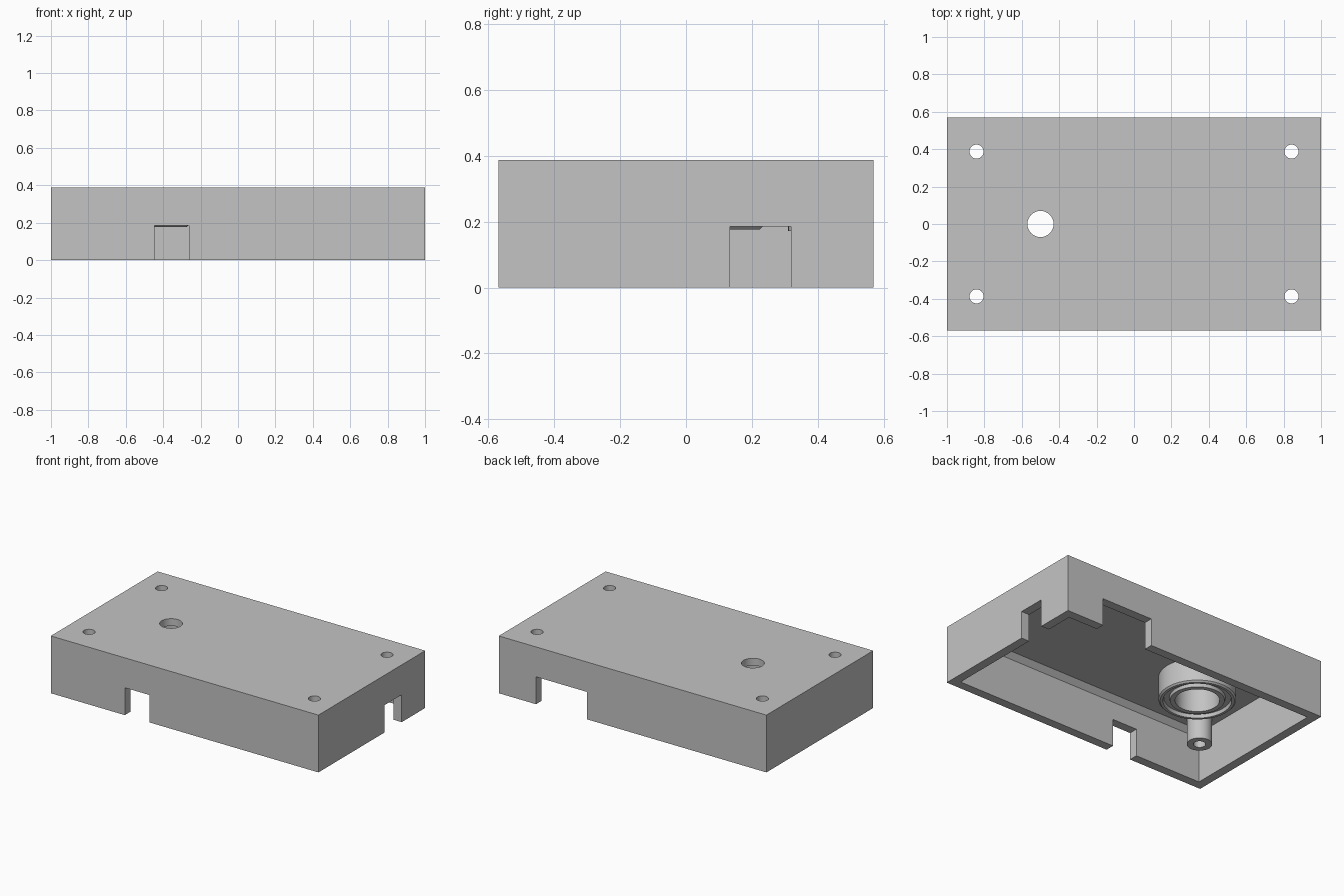
import bpy, bmesh, math

if "Cube" in bpy.data.objects:
    bpy.data.objects.remove(bpy.data.objects["Cube"])

W, D, H = 1.0, 0.57, 0.387      # half width, half depth, height
WALL, CEIL, CHAMFER = 0.06, 0.338, 0.033
NOTCH = 0.185                   # height of the cable openings

grey = bpy.data.materials.new("light_grey")
grey.diffuse_color = (0.55, 0.55, 0.55, 1)
grey.use_nodes = True
grey.node_tree.nodes["Principled BSDF"].inputs["Base Color"].default_value = grey.diffuse_color


def finish(name, bm):
    bmesh.ops.recalc_face_normals(bm, faces=bm.faces)
    me = bpy.data.meshes.new(name)
    bm.to_mesh(me)
    bm.free()
    ob = bpy.data.objects.new(name, me)
    bpy.context.collection.objects.link(ob)
    me.materials.append(grey)
    return ob


def box(name, x0, x1, y0, y1, z0, z1):
    bm = bmesh.new()
    bmesh.ops.create_cube(bm, size=1)
    for v in bm.verts:
        v.co = (x1 if v.co.x > 0 else x0, y1 if v.co.y > 0 else y0, z1 if v.co.z > 0 else z0)
    return finish(name, bm)


def cylinder(name, x, y, r, z0, z1, sides=48):
    bm = bmesh.new()
    bmesh.ops.create_cone(bm, cap_ends=True, segments=sides, radius1=r, radius2=r, depth=z1 - z0)
    bmesh.ops.translate(bm, verts=bm.verts, vec=(x, y, (z0 + z1) / 2))
    return finish(name, bm)


def lathe(name, x, y, profile, sides=64):
    """Revolve a closed (radius, z) profile about a vertical axis."""
    bm = bmesh.new()
    rings = []
    for i in range(sides):
        a = 2 * math.pi * i / sides
        rings.append([bm.verts.new((x + r * math.cos(a), y + r * math.sin(a), z)) for r, z in profile])
    n = len(profile)
    for i in range(sides):
        p, q = rings[i], rings[(i + 1) % sides]
        for j in range(n):
            k = (j + 1) % n
            bm.faces.new((p[j], q[j], q[k], p[k]))
    return finish(name, bm)


def smooth(ob):
    bpy.ops.object.select_all(action='DESELECT')
    ob.select_set(True)
    bpy.context.view_layer.objects.active = ob
    bpy.ops.object.shade_smooth_by_angle(angle=math.radians(30))


# case shell
case = box("case_shell", -W, W, -D, D, 0, H)

# cavity with sloped edges along the long sides
yi = D - WALL
outline = [(-yi, -0.1), (yi, -0.1), (yi, CEIL - CHAMFER), (yi - CHAMFER, CEIL),
           (CHAMFER - yi, CEIL), (-yi, CEIL - CHAMFER)]
bm = bmesh.new()
face = bm.faces.new([bm.verts.new((WALL - W, y, z)) for y, z in outline])
ext = bmesh.ops.extrude_face_region(bm, geom=[face])
bmesh.ops.translate(bm, vec=(2 * (W - WALL), 0, 0),
                    verts=[g for g in ext["geom"] if isinstance(g, bmesh.types.BMVert)])
cutters = [finish("cavity_cutter", bm)]

# cable openings: front, back and right walls
cutters += [
    box("front_opening_cutter", -0.447, -0.262, -D - 0.1, -D + 0.1, -0.1, NOTCH),
    box("back_opening_cutter", 0.342, 0.722, D - 0.1, D + 0.1, -0.1, NOTCH),
    box("right_opening_cutter", W - 0.1, W + 0.1, 0.134, 0.319, -0.1, NOTCH),
]

# shaft hole and screw holes in the top
corners = [(sx * 0.842, sy * 0.387) for sx in (-1, 1) for sy in (-1, 1)]
cutters.append(cylinder("shaft_hole_cutter", -0.5, 0, 0.07, 0.3, 0.5))
for x, y in corners:
    cutters.append(cylinder("screw_hole_cutter", x, y, 0.0375, 0.3, 0.5, 32))

for c in cutters:
    mod = case.modifiers.new(c.name, 'BOOLEAN')
    mod.operation, mod.solver, mod.object = 'DIFFERENCE', 'EXACT', c
bpy.context.view_layer.objects.active = case
for c in cutters:
    bpy.ops.object.modifier_apply(modifier=case.modifiers[0].name)
for c in cutters:
    bpy.data.objects.remove(c)
smooth(case)

# hollow screw posts under the corners
for x, y in corners:
    smooth(lathe("screw_post", x, y, [(0.0375, 0.172), (0.077, 0.172), (0.077, CEIL + 0.002),
                                      (0.0375, CEIL + 0.002)], 32))

# round shaft housing with a chamfered rim and a ring groove
smooth(lathe("shaft_housing", -0.5, 0, [
    (0.235, CEIL + 0.002), (0.235, 0.187), (0.225, 0.177), (0.208, 0.177), (0.203, 0.2),
    (0.170, 0.2), (0.165, 0.18), (0.135, 0.18), (0.135, CEIL + 0.002)]))
